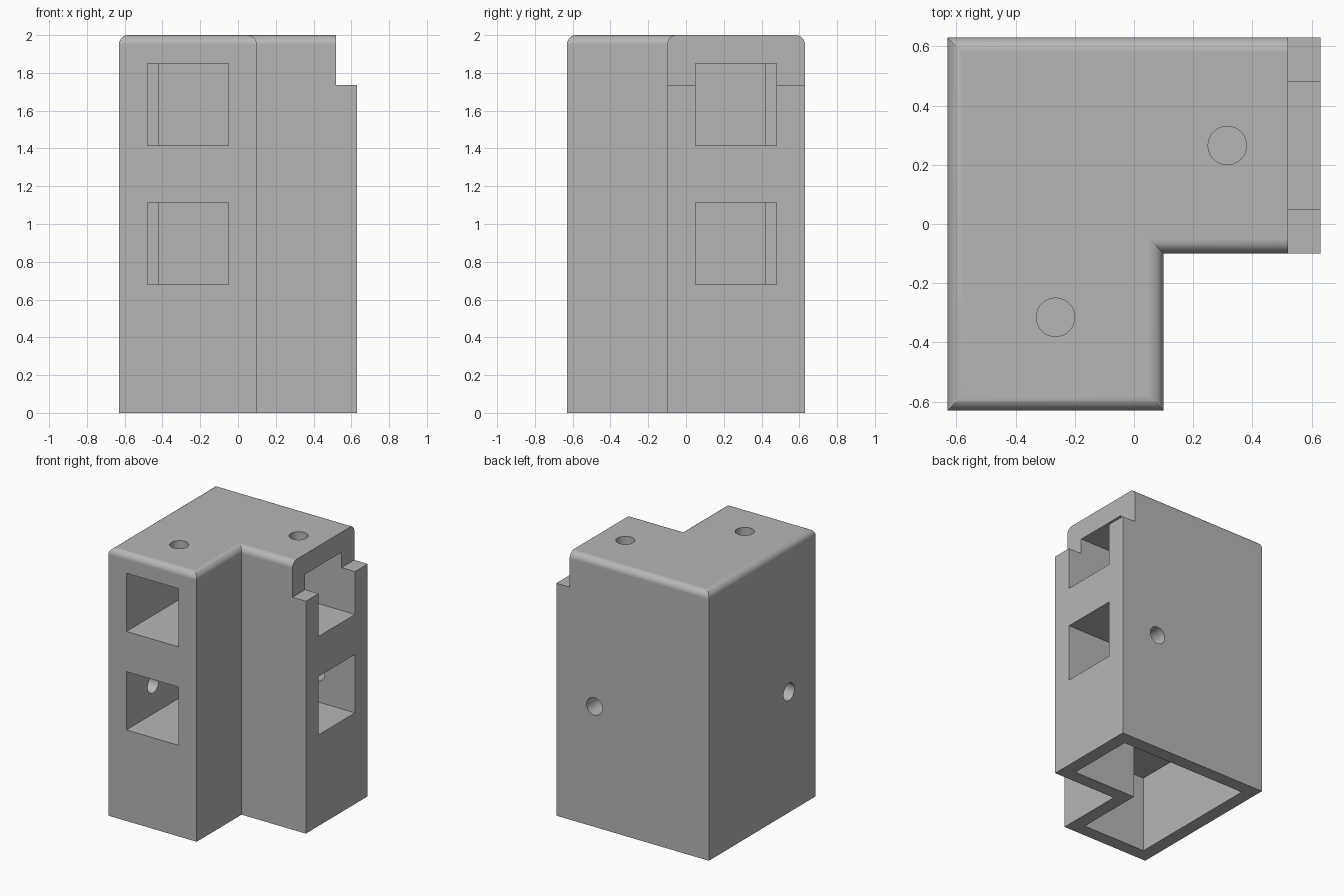
import bpy
import bmesh
import math
from mathutils import Matrix

cube = bpy.data.objects.get("Cube")
if cube:
    bpy.data.objects.remove(cube, do_unlink=True)

HALF = 0.63      # half width of the footprint
INNER = 0.10     # inside corner at (INNER, -INNER)
WALL = 0.10

grey = bpy.data.materials.new("plain grey")
grey.use_nodes = True
colour = (0.47, 0.47, 0.47, 1)
grey.diffuse_color = colour
grey.node_tree.nodes["Principled BSDF"].inputs["Base Color"].default_value = colour


def add_object(name, bm):
    bmesh.ops.recalc_face_normals(bm, faces=bm.faces)
    mesh = bpy.data.meshes.new(name)
    bm.to_mesh(mesh)
    bm.free()
    mesh.materials.append(grey)
    obj = bpy.data.objects.new(name, mesh)
    bpy.context.collection.objects.link(obj)
    return obj


def prism(points, z0, z1):
    """Extrude a plan outline between two heights."""
    bm = bmesh.new()
    face = bm.faces.new([bm.verts.new((x, y, z0)) for x, y in points])
    top = bmesh.ops.extrude_face_region(bm, geom=[face])["geom"]
    verts = [g for g in top if isinstance(g, bmesh.types.BMVert)]
    bmesh.ops.translate(bm, verts=verts, vec=(0, 0, z1 - z0))
    return bm


def drill(centre, axis):
    bm = bmesh.new()
    turn = {"x": Matrix.Rotation(math.pi / 2, 4, "Y"),
            "y": Matrix.Rotation(math.pi / 2, 4, "X"),
            "z": Matrix.Identity(4)}[axis]
    bmesh.ops.create_cone(bm, cap_ends=True, segments=32, radius1=0.065,
                          radius2=0.065, depth=0.25,
                          matrix=Matrix.Translation(centre) @ turn)
    return bm


def ell(out, inn):
    return [(-out, -out), (inn, -out), (inn, -inn),
            (out, -inn), (out, out), (-out, out)]


# L-shaped body with rounded top edges, except along the notched end
bm = prism(ell(HALF, INNER), 0, 2)
rounded = [e for e in bm.edges
           if all(v.co.z > 1.9 for v in e.verts)
           and not all(v.co.x > HALF - 0.01 for v in e.verts)]
bmesh.ops.bevel(bm, geom=rounded, offset=0.05, segments=6, profile=0.5,
                affect="EDGES")
body = add_object("corner_bracket_body", bm)

# Two levels of square channels, each running from the front to the side
a, b, stop, far = 0.48, 0.05, 0.42, 0.8
channel = [(-a, -far), (-b, -far), (-b, b), (far, b),
           (far, a), (-stop, a), (-stop, stop), (-a, stop)]
cuts = [prism(channel, 0.68, 1.115), prism(channel, 1.415, 1.85)]

# Hollow underside
cuts.append(prism(ell(HALF - WALL, INNER - WALL), -0.2, 0.58))

# Step across the top of the side arm
cuts.append(prism([(0.52, -0.4), (far, -0.4), (far, far), (0.52, far)], 1.735, 2.2))

# Screw holes in the top, left and back walls
cuts += [drill((0.315, 0.265, 1.94), "z"), drill((-0.265, -0.315, 1.94), "z"),
         drill((-0.56, -0.315, 0.9), "x"), drill((0.315, 0.56, 0.9), "y")]

bpy.context.view_layer.objects.active = body
for cut in cuts:
    cutter = add_object("cutter", cut)
    cutter.hide_render = True
    mod = body.modifiers.new("cut", "BOOLEAN")
    mod.operation = "DIFFERENCE"
    mod.solver = "EXACT"
    mod.object = cutter
    bpy.ops.object.modifier_apply(modifier=mod.name)
    bpy.data.objects.remove(cutter, do_unlink=True)

# Keep one material slot after the cuts
body.data.materials.clear()
body.data.materials.append(grey)
for poly in body.data.polygons:
    poly.material_index = 0

# Smooth fillets and holes, crisp flat faces
bpy.ops.object.select_all(action="DESELECT")
body.select_set(True)
bpy.ops.object.shade_smooth_by_angle(angle=math.radians(30))
weighted = body.modifiers.new("flat_face_normals", "WEIGHTED_NORMAL")
weighted.keep_sharp = True
